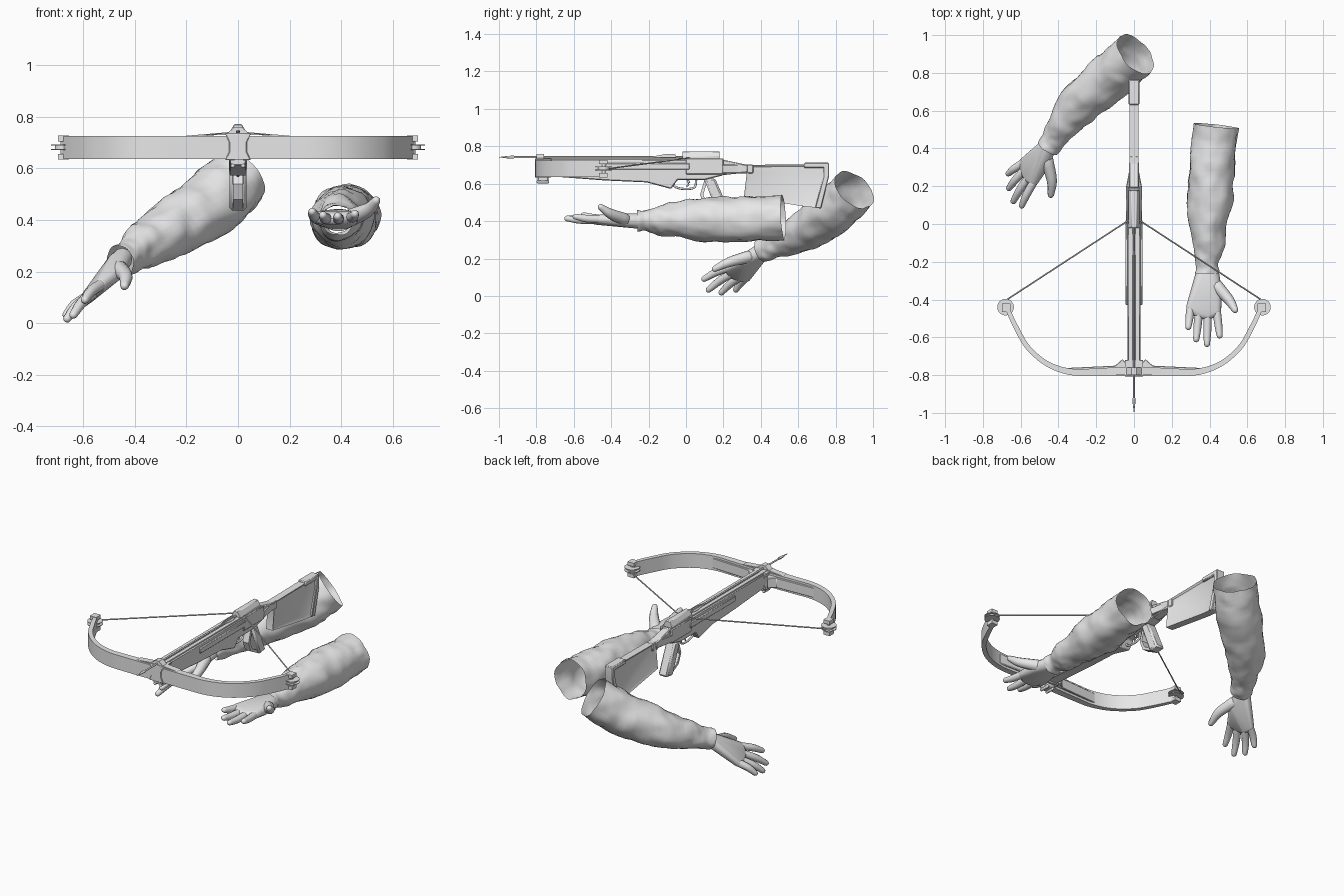
import bpy, bmesh, math
from mathutils import Vector, noise

cube = bpy.data.objects.get("Cube")
if cube:
    bpy.data.objects.remove(cube)

grey = bpy.data.materials.new("plain_grey")
grey.use_nodes = True
grey.diffuse_color = (0.8, 0.8, 0.8, 1)
grey.node_tree.nodes["Principled BSDF"].inputs["Base Color"].default_value = grey.diffuse_color


def finish(name, bm, angle=35, bevel=0):
    bmesh.ops.recalc_face_normals(bm, faces=bm.faces)
    mesh = bpy.data.meshes.new(name)
    bm.to_mesh(mesh)
    bm.free()
    mesh.materials.append(grey)
    ob = bpy.data.objects.new(name, mesh)
    bpy.context.collection.objects.link(ob)
    if bevel:
        mod = ob.modifiers.new("soft_edges", 'BEVEL')
        mod.width, mod.segments = bevel, 1
    bpy.ops.object.select_all(action='DESELECT')
    bpy.context.view_layer.objects.active = ob
    ob.select_set(True)
    bpy.ops.object.shade_smooth_by_angle(angle=math.radians(angle))
    return ob


def prism(name, pts, lo, hi, axis='x', bevel=0, recess=0):
    """Extrude a 2D outline between lo and hi along an axis."""
    place = {'x': lambda a, b, c: (c, a, b), 'y': lambda a, b, c: (a, c, b),
             'z': lambda a, b, c: (a, b, c)}[axis]
    bm = bmesh.new()
    ends = [[bm.verts.new(place(a, b, c)) for a, b in pts] for c in (lo, hi)]
    caps = [bm.faces.new(e) for e in ends]
    n = len(pts)
    for i in range(n):
        j = (i + 1) % n
        bm.faces.new((ends[0][i], ends[0][j], ends[1][j], ends[1][i]))
    if recess:
        bmesh.ops.recalc_face_normals(bm, faces=bm.faces)
        bmesh.ops.inset_individual(bm, faces=caps, thickness=0.018, depth=-recess)
    return finish(name, bm, 30, bevel)


def box(name, x, y, z, bevel=0):
    return prism(name, [(y[0], z[0]), (y[1], z[0]), (y[1], z[1]), (y[0], z[1])], *x, bevel=bevel)


def spline(pts, steps):
    """Catmull-Rom resampling of tuples (x, y, z, radius)."""
    p = [Vector(q) for q in pts]
    p = [2 * p[0] - p[1]] + p + [2 * p[-1] - p[-2]]
    out = []
    for i in range(1, len(p) - 2):
        a, b, c, d = p[i - 1:i + 3]
        for s in range(steps):
            t = s / steps
            out.append(0.5 * (2 * b + (c - a) * t + (2 * a - 5 * b + 4 * c - d) * t * t
                              + (3 * b - a - 3 * c + d) * t ** 3))
    return out + [p[-2]]


def tube(name, pts, steps=4, sides=10, caps=True, wrinkle=0):
    """Swept round section, with rounded ends or open with cloth folds."""
    rings = spline(pts, steps)
    if caps:
        for end in (0, -1):
            q, n = rings[end], rings[1 if end == 0 else -2]
            d = (q.xyz - n.xyz).normalized()
            for h in (0.5, 0.87, 0.98):
                new = Vector((*(q.xyz + d * q.w * h), q.w * math.sqrt(1 - h * h)))
                rings.insert(0, new) if end == 0 else rings.append(new)
    bm = bmesh.new()
    loops = []
    for i, q in enumerate(rings):
        t = rings[min(i + 1, len(rings) - 1)].xyz - rings[max(i - 1, 0)].xyz
        rot = t.to_track_quat('Z', 'Y')
        loop = []
        for k in range(sides):
            a = math.tau * k / sides
            out = rot @ Vector((math.cos(a), math.sin(a), 0))
            r = q.w
            if wrinkle:
                co = q.xyz + out * r
                r += wrinkle * (noise.noise(co * 11) + 0.5 * noise.noise(co * 24))
            loop.append(bm.verts.new(q.xyz + out * r))
        loops.append(loop)
    for a, b in zip(loops, loops[1:]):
        for k in range(sides):
            j = (k + 1) % sides
            bm.faces.new((a[k], a[j], b[j], b[k]))
    if caps:
        bm.faces.new(loops[0])
        bm.faces.new(loops[-1])
    return finish(name, bm, 60)


def palm(name, balls):
    """Convex hull around balls (x, y, z, radius)."""
    bm = bmesh.new()
    for x, y, z, r in balls:
        ball = bmesh.ops.create_icosphere(bm, subdivisions=2, radius=r)
        bmesh.ops.translate(bm, verts=ball["verts"], vec=(x, y, z))
    hull = bmesh.ops.convex_hull(bm, input=bm.verts)
    junk = [v for v in set(hull["geom_interior"] + hull["geom_unused"])
            if isinstance(v, bmesh.types.BMVert)]
    bmesh.ops.delete(bm, geom=junk, context='VERTS')
    return finish(name, bm, 70)


def hand(side, wrist, heel, bases, tips, thumb, lift):
    palm(side + "_palm", [(*w, 0.042) for w in wrist] + [(*h, 0.032) for h in heel]
         + [(*b, 0.024) for b in bases])
    for i, (b, t) in enumerate(zip(bases, tips)):
        b, t = Vector(b), Vector(t)
        mid = (b + t) / 2 + Vector(lift)
        t = t + (b - t).normalized() * 0.015
        tube(f"{side}_finger_{i + 1}", [(*b, 0.022), (*mid, 0.021), (*t, 0.016)])
    tube(side + "_thumb", [(*p, r) for p, r in zip(thumb, (0.034, 0.027, 0.017))])


# Arms: open sleeves with folds
tube("left_sleeve", [(.435, .52, .42, .118), (.415, .34, .41, .122), (.4, .13, .408, .118),
                     (.392, -.08, .405, .088), (.388, -.2, .402, .062), (.388, -.26, .4, .062)],
     8, 36, False, 0.013)
tube("right_sleeve", [(.01, .9, .565, .122), (-.1, .8, .465, .125), (-.27, .655, .36, .112),
                      (-.375, .52, .29, .085), (-.43, .44, .255, .062), (-.455, .4, .24, .058)],
     8, 36, False, 0.013)

# Hands
hand("left", [(.375, -.24, .4), (.405, -.24, .4)], [(.335, -.36, .405), (.435, -.36, .405)],
     [(.3, -.44, .41), (.343, -.475, .405), (.39, -.485, .405), (.438, -.46, .41)],
     [(.286, -.56, .435), (.328, -.625, .42), (.386, -.65, .415), (.455, -.605, .425)],
     [(.44, -.33, .41), (.505, -.405, .44), (.535, -.455, .475)], (0, 0, -.004))
hand("right", [(-.45, .42, .25), (-.465, .4, .235)], [(-.48, .31, .19), (-.525, .36, .17)],
     [(-.53, .225, .15), (-.56, .245, .12), (-.58, .285, .1), (-.585, .325, .1)],
     [(-.6, .085, .085), (-.645, .11, .025), (-.67, .18, .01), (-.675, .26, .025)],
     [(-.46, .335, .21), (-.435, .23, .18), (-.44, .155, .145)], (-.004, 0, .006))

# Main body with fore-end swell
prism("body", [(-.8, .73), (.19, .73), (.2, .645), (.1, .62), (-.045, .62), (-.08, .572),
               (-.21, .607), (-.43, .617), (-.8, .645)], -.035, .035, bevel=0.005)
for s, side in ((1, "left"), (-1, "right")):
    box(side + "_track", sorted((s * .007, s * .03)), (-.79, .02), (.725, .738))
    box(side + "_side_rail", sorted((s * .03, s * .045)), (-.43, .02), (.675, .71), 0.004)
    box(side + "_receiver_plate", sorted((s * .03, s * .042)), (.0, .2), (.65, .735), 0.004)
prism("latch_cover", [(-.03, .73), (-.03, .745), (-.014, .772), (.014, .772), (.03, .745),
                      (.03, .73)], -.02, .18, 'y', 0.003)

# Shoulder stock with recessed sides
prism("neck", [(-.043, .19), (.043, .19), (.022, .3), (.022, .36), (-.022, .36), (-.022, .3)],
      .655, .702, 'z', 0.004)
prism("neck_wedge", [(.19, .73), (.33, .7), (.33, .66), (.19, .645)], -.026, .026, bevel=0.005)
prism("shoulder_stock", [(.31, .7), (.75, .705), (.75, .64), (.71, .47), (.62, .48),
                         (.31, .53), (.325, .66)], -.023, .023, recess=0.008)
prism("butt_plate", [(.735, .71), (.765, .71), (.765, .64), (.722, .468), (.69, .47),
                     (.735, .64)], -.028, .028, bevel=0.004)
box("cheek_rest", (-.028, .028), (.63, .765), (.685, .712), 0.005)

# Grip, hand loop, trigger and guard
prism("grip", [(.095, .63), (.155, .63), (.235, .445), (.17, .436)], -.032, .032, bevel=0.01)
prism("hand_loop", [(.1, .625), (.075, .54), (.1, .48), (.18, .437), (.18, .455), (.115, .49),
                    (.092, .54), (.118, .625)], -.02, .02)
tube("trigger_guard", [(0, -.07, .62, .006), (0, -.06, .585, .006), (0, -.01, .572, .006),
                       (0, .045, .58, .006), (0, .055, .625, .006)], 4, 8)
tube("trigger", [(0, .005, .63, .006), (0, .015, .605, .006), (0, .005, .585, .004)], 4, 8)

# Riser and stirrup at the front
prism("riser", [(-.05, .632), (.05, .632), (.034, .665), (.034, .7), (.05, .735),
                (-.05, .735), (-.034, .7), (-.034, .665)], -.808, -.72, 'y', 0.003)
prism("riser_cap", [(-.14, .729), (.14, .729), (.04, .738), (.014, .76), (-.014, .76),
                    (-.04, .738)], -.8, -.76, 'y')
box("foot_bracket", (-.03, .03), (-.795, -.735), (.61, .64), 0.006)
for x in (-.02, .02):
    tube("bracket_pin", [(x, -.79, .61, .009), (x, -.74, .61, .009)], 1, 8)

# Bow limbs, tip forks, pulleys and string
for s, side in ((1, "left"), (-1, "right")):
    path = spline([(.03, -.782, 0, .022), (.2, -.785, 0, .02), (.34, -.782, 0, .017),
                   (.46, -.74, 0, .014), (.56, -.655, 0, .013), (.62, -.555, 0, .013),
                   (.675, -.44, 0, .011)], 5)
    edges = ([], [])
    for i, q in enumerate(path):
        t = (path[min(i + 1, len(path) - 1)] - path[max(i - 1, 0)]).xyz.normalized()
        for edge, w in zip(edges, (q.w, -q.w)):
            edge.append((s * (q.x - t.y * w), q.y + t.x * w))
    prism(side + "_limb", edges[0] + edges[1][::-1], .636, .725, 'z')
    prism(side + "_limb_pocket", [(s * .04, -.74), (s * .06, -.715), (s * .1, -.75),
                                  (s * .35, -.762), (s * .35, -.775), (s * .04, -.78)],
          .65, .712, 'z', 0.003)
    for z in (.645, .716):
        box(side + "_tip_fork", sorted((s * .655, s * .698)), (-.465, -.42), (z - .011, z + .011))
    for z, r, h in ((.673, .044, .004), (.682, .03, .012), (.691, .044, .004), (.681, .009, .09)):
        bm = bmesh.new()
        bmesh.ops.create_cone(bm, cap_ends=True, segments=24, radius1=r, radius2=r, depth=h)
        bmesh.ops.translate(bm, verts=bm.verts, vec=(s * .68, -.44, z))
        finish(side + "_pulley", bm)
    tube(side + "_string", [(s * .68, -.405, .682, .004), (s * .036, .015, .737, .004),
                            (0, .025, .742, .004)], 1, 6)

# Bolt on the track
tube("bolt_shaft", [(0, -.93, .742, .005), (0, .01, .742, .005)], 1, 8)
tube("bolt_point", [(0, -.92, .742, .008), (0, -.95, .742, .007), (0, -.999, .742, .001)],
     1, 8, caps=False)
for s in (-1, 1):
    prism("bolt_vane", [(0, -.2), (s * .018, -.1), (s * .018, -.06), (0, -.05)], .741, .744, 'z')
prism("bolt_top_vane", [(-.2, .742), (-.1, .76), (-.06, .76), (-.05, .742)], -.0015, .0015)
